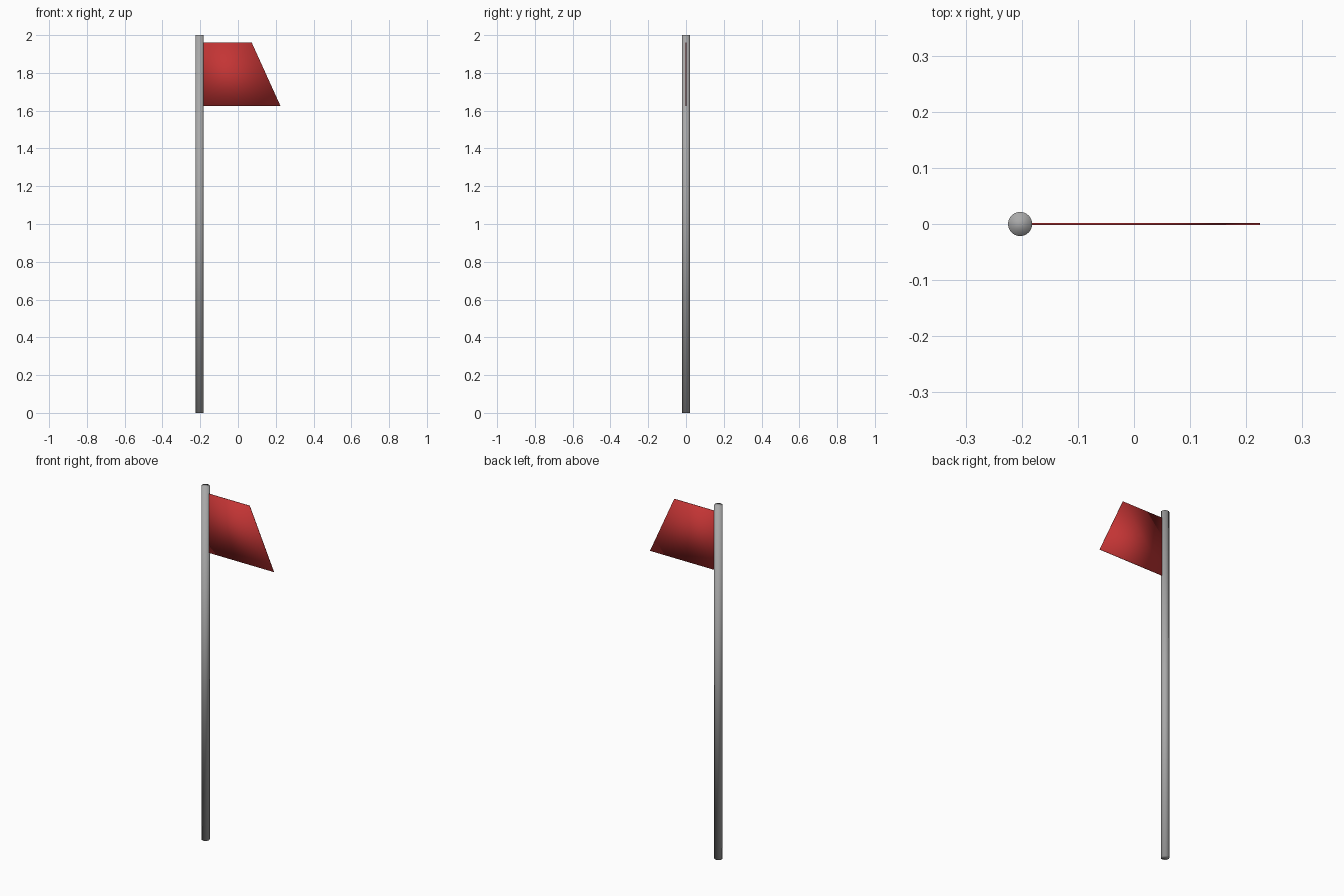
import bpy, bmesh

if "Cube" in bpy.data.objects:
    bpy.data.objects.remove(bpy.data.objects["Cube"])

POLE_X, POLE_R, HEIGHT = -0.203, 0.0215, 2.0
THICK = 0.003


def material(name, rgb):
    m = bpy.data.materials.new(name)
    m.diffuse_color = (*rgb, 1)
    m.use_nodes = True
    m.node_tree.nodes["Principled BSDF"].inputs["Base Color"].default_value = m.diffuse_color
    return m


def finish(name, bm, mat):
    bmesh.ops.recalc_face_normals(bm, faces=bm.faces[:])
    me = bpy.data.meshes.new(name)
    bm.to_mesh(me)
    bm.free()
    me.materials.append(mat)
    for p in me.polygons:
        p.use_smooth = True
    ob = bpy.data.objects.new(name, me)
    bpy.context.collection.objects.link(ob)
    return ob


# Round pole, smooth over the end caps
bm = bmesh.new()
bmesh.ops.create_cone(bm, cap_ends=True, segments=32, radius1=POLE_R,
                      radius2=POLE_R, depth=HEIGHT)
bmesh.ops.translate(bm, verts=bm.verts[:], vec=(POLE_X, 0, HEIGHT / 2))
finish("pole", bm, material("grey metal", (0.40, 0.40, 0.40)))

# Thin cloth with a slanted free edge, softly shaded as one closed slab
bm = bmesh.new()
outline = [(POLE_X, 1.626), (0.2245, 1.626), (0.073, 1.96), (POLE_X, 1.96)]
face = bm.faces.new([bm.verts.new((x, -THICK / 2, z)) for x, z in outline])
ext = bmesh.ops.extrude_face_region(bm, geom=[face], use_keep_orig=True)
back = [g for g in ext["geom"] if isinstance(g, bmesh.types.BMVert)]
bmesh.ops.translate(bm, verts=back, vec=(0, THICK, 0))
finish("flag", bm, material("red cloth", (0.55, 0.035, 0.035)))
